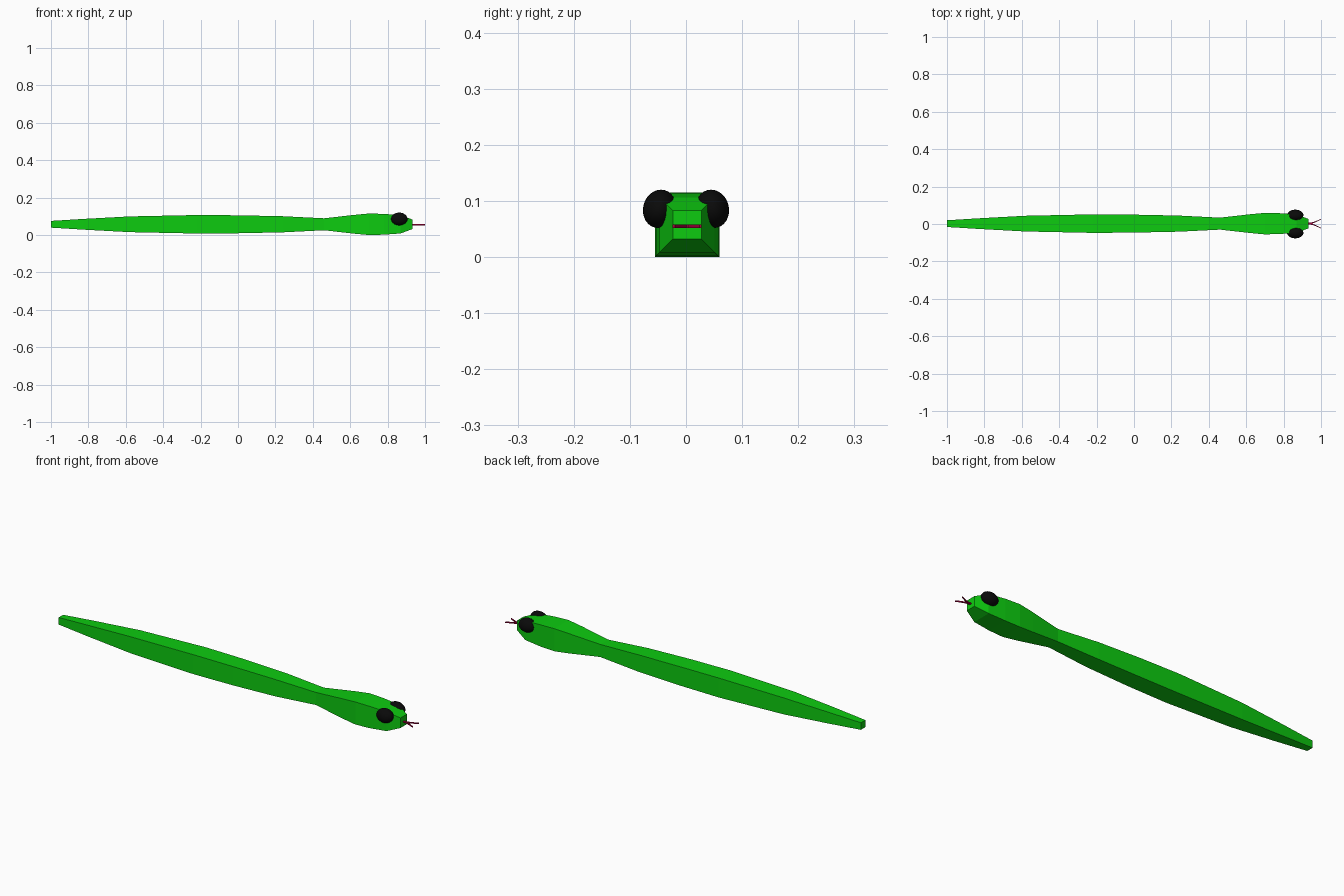
import bpy, bmesh, math

if "Cube" in bpy.data.objects:
    bpy.data.objects.remove(bpy.data.objects["Cube"])

CY, CZ = 0.002, 0.0575  # body axis


def material(name, rgb):
    m = bpy.data.materials.new(name)
    m.diffuse_color = (*rgb, 1)
    m.use_nodes = True
    m.node_tree.nodes["Principled BSDF"].inputs["Base Color"].default_value = m.diffuse_color
    return m


green = material("bright green", (0.004, 0.6, 0.005))
black = material("black", (0.003, 0.003, 0.003))
red = material("crimson", (0.38, 0.0, 0.045))


def loft(name, rings, mat):
    """Skin a chain of equal-sized rings and cap both ends."""
    bm = bmesh.new()
    loops = [[bm.verts.new(p) for p in ring] for ring in rings]
    n = len(loops[0])
    for a, b in zip(loops, loops[1:]):
        for i in range(n):
            j = (i + 1) % n
            bm.faces.new((a[i], a[j], b[j], b[i]))
    bm.faces.new(loops[0])
    bm.faces.new(loops[-1])
    bmesh.ops.recalc_face_normals(bm, faces=bm.faces)
    mesh = bpy.data.meshes.new(name)
    bm.to_mesh(mesh)
    bm.free()
    obj = bpy.data.objects.new(name, mesh)
    bpy.context.collection.objects.link(obj)
    mesh.materials.append(mat)
    return obj


def box_ring(x, y, hy, hz):
    return [(x, y - hy, CZ - hz), (x, y + hy, CZ - hz),
            (x, y + hy, CZ + hz), (x, y - hy, CZ + hz)]


# Body and head: square sections (x, half size)
sections = [(-1.0, 0.018), (-0.82, 0.029), (-0.58, 0.042), (-0.22, 0.0495),
            (0.0, 0.048), (0.24, 0.043), (0.46, 0.032), (0.62, 0.05),
            (0.7, 0.0575), (0.78, 0.0555), (0.87, 0.049), (0.932, 0.0255)]
loft("body", [box_ring(x, CY, h, h) for x, h in sections], green)

# Eyes
for side, label in ((-1, "right"), (1, "left")):
    bpy.ops.mesh.primitive_uv_sphere_add(
        segments=24, ring_count=14, radius=1,
        location=(0.862, side * 0.047, 0.086),
        rotation=(side * math.radians(15), 0, 0))
    eye = bpy.context.object
    eye.name = label + "_eye"
    eye.scale = (0.044, 0.0295, 0.0345)
    eye.data.materials.append(black)
    bpy.ops.object.shade_smooth()

# Forked tongue: a short stem and two curved, tapering prongs
TZ = 0.055 - CZ


def tongue_part(name, path):
    rings = []
    for x, y, hy in path:
        ring = box_ring(x, y, hy, 0.0028)
        rings.append([(px, py, pz + TZ) for px, py, pz in ring])
    loft(name, rings, red)


tongue_part("tongue_stem", [(0.925, CY, 0.005), (0.955, CY, 0.005)])
for side, label in ((-1, "right"), (1, "left")):
    prong = [(0.945 + 0.055 * t,
              CY + side * (0.002 + 0.022 * t ** 1.3),
              0.0035 - 0.0015 * t) for t in (0, 0.25, 0.5, 0.75, 1)]
    tongue_part(label + "_tongue_prong", prong)
